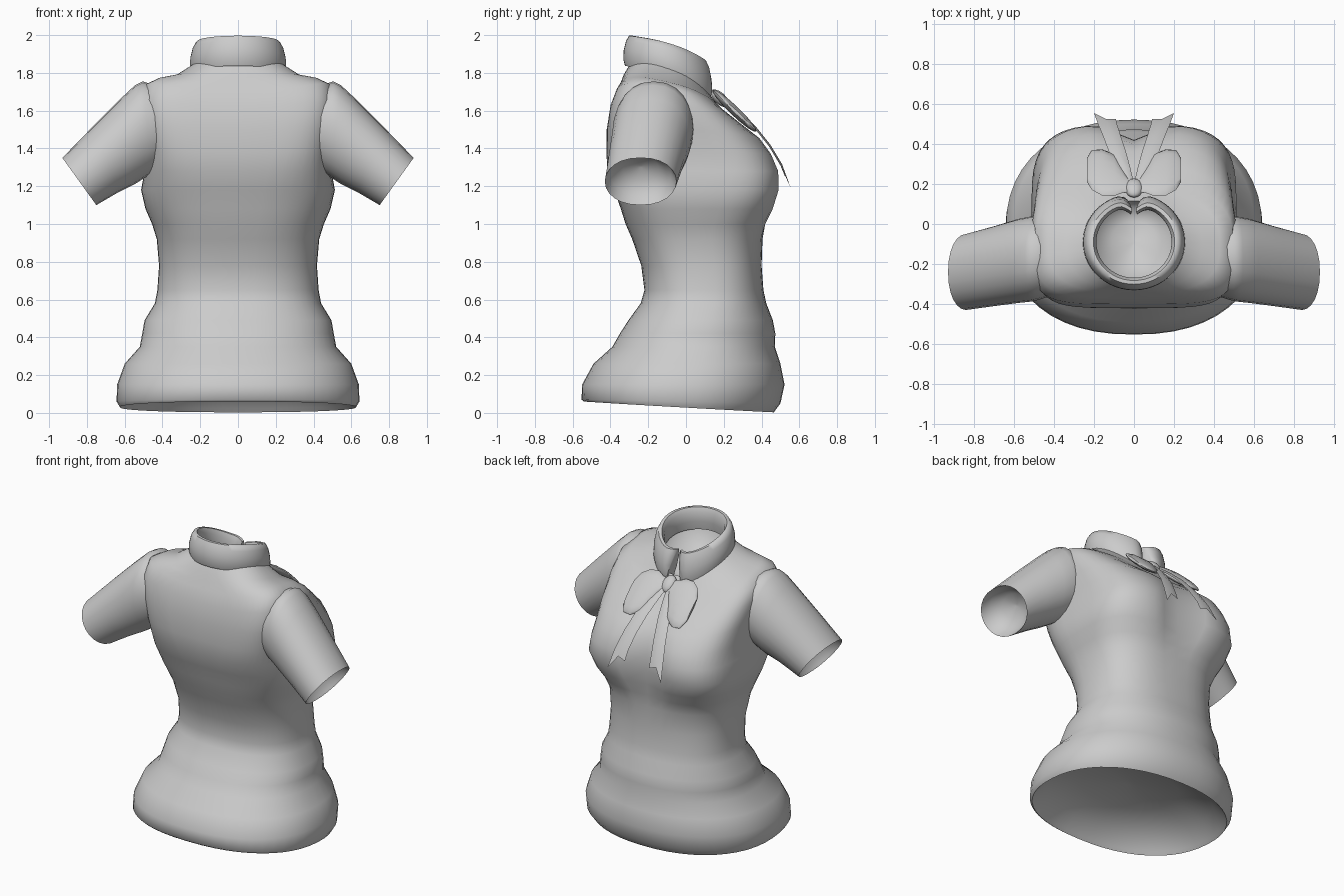
import bpy, bmesh
from math import sin, cos, pi, exp, radians
from mathutils import Vector

cube = bpy.data.objects.get("Cube")
if cube:
    bpy.data.objects.remove(cube)

fabric = bpy.data.materials.new("grey_fabric")
fabric.use_nodes = True
GREY = (0.6, 0.6, 0.6, 1)
fabric.diffuse_color = GREY
fabric.node_tree.nodes["Principled BSDF"].inputs["Base Color"].default_value = GREY


def loft(name, rings, closed=True, caps=False, angle=60):
    """Skin a list of point rings into one smooth object."""
    bm = bmesh.new()
    rows = [[bm.verts.new(p) for p in ring] for ring in rings]
    n = len(rows[0])
    for a, b in zip(rows, rows[1:]):
        for i in range(n if closed else n - 1):
            j = (i + 1) % n
            bm.faces.new((a[i], a[j], b[j], b[i]))
    if caps:
        bm.faces.new(rows[0])
        bm.faces.new(rows[-1])
    bmesh.ops.recalc_face_normals(bm, faces=bm.faces)
    mesh = bpy.data.meshes.new(name)
    bm.to_mesh(mesh)
    bm.free()
    mesh.materials.append(fabric)
    ob = bpy.data.objects.new(name, mesh)
    bpy.context.collection.objects.link(ob)
    finish(ob, angle)


def finish(ob, angle):
    bpy.ops.object.select_all(action='DESELECT')
    ob.select_set(True)
    bpy.context.view_layer.objects.active = ob
    bpy.ops.object.shade_smooth_by_angle(angle=radians(angle))


def spow(v, e):
    return abs(v) ** e * (1 if v >= 0 else -1)


def bowl(ring, axis):
    """Rings of a hollow that closes an opening, from its rim to its deepest point."""
    pts = [Vector(p) for p in ring]
    c = sum(pts, Vector()) / len(pts)
    return [[c + (p - c) * s + Vector(axis) * d for p in pts]
            for s, d in ((.97, .1), (.85, .5), (.5, .85), (.05, 1))]


def body_ring(zb, zs, zf, hw, yb, yf, nb=2.3, nf=2.2, dip=0, count=48):
    """Boxy oval with separate back, side and front heights; dip hollows the front centre."""
    pts = []
    for i in range(count):
        a = 2 * pi * i / count
        n = nf if i < count / 2 else nb
        u, v = spow(cos(a), 2 / n), spow(sin(a), 2 / n)
        x, y = hw * u, (yb + yf) / 2 + (yf - yb) / 2 * v
        z = zb + (zf - zb) * (v + 1) / 2 + (zs - (zb + zf) / 2) * u * u
        if v > 0:
            y -= dip * exp(-(x / 0.12) ** 2)
        pts.append((x, y, z))
    return pts


# Torso: level rings from hem to chest, then tilted rings up to the neck
level = [(0.15, 0.64, -0.55, 0.522), (0.26, 0.60, -0.49, 0.50),
         (0.35, 0.52, -0.39, 0.47), (0.42, 0.507, -0.35, 0.473),
         (0.49, 0.495, -0.305, 0.46), (0.58, 0.44, -0.24, 0.425, 2.4, 2.4),
         (0.65, 0.427, -0.22, 0.41, 2.5, 2.5), (0.78, 0.418, -0.237, 0.40, 2.6, 2.6),
         (0.92, 0.43, -0.285, 0.405, 2.7, 2.7), (1.0, 0.455, -0.32, 0.43, 2.8, 2.9, .02),
         (1.08, 0.49, -0.345, 0.47, 2.9, 3.2, .05), (1.18, 0.513, -0.38, 0.50, 3.1, 3.6, .08),
         (1.28, 0.495, -0.415, 0.498, 3.6, 3.7, .08)]
rings = [body_ring(.06, .03, .003, .625, -.54, .465),
         body_ring(.07, .06, .05, .643, -.553, .50)]
rings += [body_ring(z, z, z, *rest) for z, *rest in level]
rings += [body_ring(1.38, 1.38, 1.37, .49, -.422, .46, 4.4, 3.4, .06),
          body_ring(1.50, 1.50, 1.45, .50, -.42, .40, 5, 3, .04),
          body_ring(1.62, 1.63, 1.53, .51, -.40, .29, 5, 2.7, .01),
          body_ring(1.70, 1.715, 1.59, .495, -.37, .21, 4, 2.5),
          body_ring(1.75, 1.75, 1.63, .43, -.345, .17, 3, 2.4),
          body_ring(1.79, 1.765, 1.66, .34, -.33, .145, 2.6, 2.3),
          body_ring(1.85, 1.84, 1.70, .225, -.295, .115, 2.2, 2.2)]
hem_hollow = bowl(rings[0], (0, 0, .2))[::-1]
neck_hollow = bowl(rings[-1], (0, 0, -.14))
loft("torso", hem_hollow + rings + neck_hollow, caps=True)

# Sleeves: top point, bottom point, centre y and half depth of each ring
sleeve = [((.34, 1.67), (.34, 1.36), -.165, .16), ((.44, 1.735), (.41, 1.30), -.168, .195),
          ((.505, 1.755), (.455, 1.265), -.17, .21), ((.545, 1.735), (.485, 1.25), -.175, .213),
          ((.62, 1.665), (.54, 1.215), -.185, .21),
          ((.76, 1.525), (.63, 1.17), -.21, .2), ((.93, 1.35), (.75, 1.10), -.24, .19)]
for side, label in ((1, "left"), (-1, "right")):
    rings = []
    for (tx, tz), (bx, bz), yc, ry in sleeve:
        ring = []
        for i in range(24):
            a = 2 * pi * i / 24
            k = (1 + cos(a)) / 2
            ring.append((side * (bx + (tx - bx) * k), yc + ry * spow(sin(a), .9),
                         bz + (tz - bz) * k))
        rings.append(ring)
    cuff_hollow = bowl(rings[-1], (side * -.1, 0, .08))
    loft(label + "_sleeve", rings + cuff_hollow, caps=True)

# Collar: folded band swept round the neck, its ends parting and turning in at the front
section = [(.88, .06), (.99, -.02), (1.03, .2), (1.02, .5), (.97, .8), (.9, .98),
           (.82, .98), (.76, .8), (.76, .4), (.8, .05)]
rings = []
for i in range(49):
    t = i / 48
    ring = []
    for r, h in section:
        gap = .22 - .17 * h
        a = gap + (2 * pi - 2 * gap) * t
        f = (cos(a) + 1) / 2
        low = 1.84 - .06 * f - .13 * f ** 3
        high = 2.0 - .06 * f - .08 * f ** 3
        x = .248 * r * sin(a)
        tuck = .045 * exp(-(x / .045) ** 2) if f > .5 else 0
        ring.append((x, -.09 + .235 * r * cos(a) - tuck, low + (high - low) * h))
    rings.append(ring)
loft("collar", rings, caps=True)

# Bow: knot, two puffed loops and two swallow-tailed ribbons lying on the chest
DOWN, OUT = Vector((0, .72, -.69)), Vector((0, .69, .72))
bpy.ops.mesh.primitive_uv_sphere_add(segments=16, ring_count=10, radius=1,
                                     location=(0, .18, 1.665), rotation=(radians(-44), 0, 0))
knot = bpy.context.object
knot.name = "bow_knot"
knot.scale = (.045, .06, .03)
knot.data.materials.append(fabric)
finish(knot, 60)

loop = [(.02, .19, .03, .012), (.06, .215, .06, .02), (.10, .245, .105, .024),
        (.16, .258, .115, .025), (.21, .27, .10, .018), (.235, .27, .06, .008)]
tail = [(.20, 1.65, .0, .035), (.28, 1.585, .018, .08), (.36, 1.51, .04, .125),
        (.44, 1.41, .066, .155), (.50, 1.31, .085, .18)]
for side, label in ((1, "left"), (-1, "right")):
    rings = []
    for x, y, w, t in loop:
        c = Vector((side * x, y, 1.66 - (y - .19) * .9))
        rings.append([c + DOWN * (w / .72 * cos(a)) + OUT * (t * sin(a))
                      for a in (2 * pi * i / 16 for i in range(16))])
    loft(label + "_bow_loop", rings, caps=True)

    rows = [[(side * xi, y, z), (side * (xi + xo) / 2, y + .008, z + .008), (side * xo, y, z)]
            for y, z, xi, xo in tail]
    rows.append([(side * .09, .525, 1.25), (side * .14, .525, 1.27), (side * .2, .555, 1.19)])
    loft(label + "_bow_tail", rows, closed=False)
